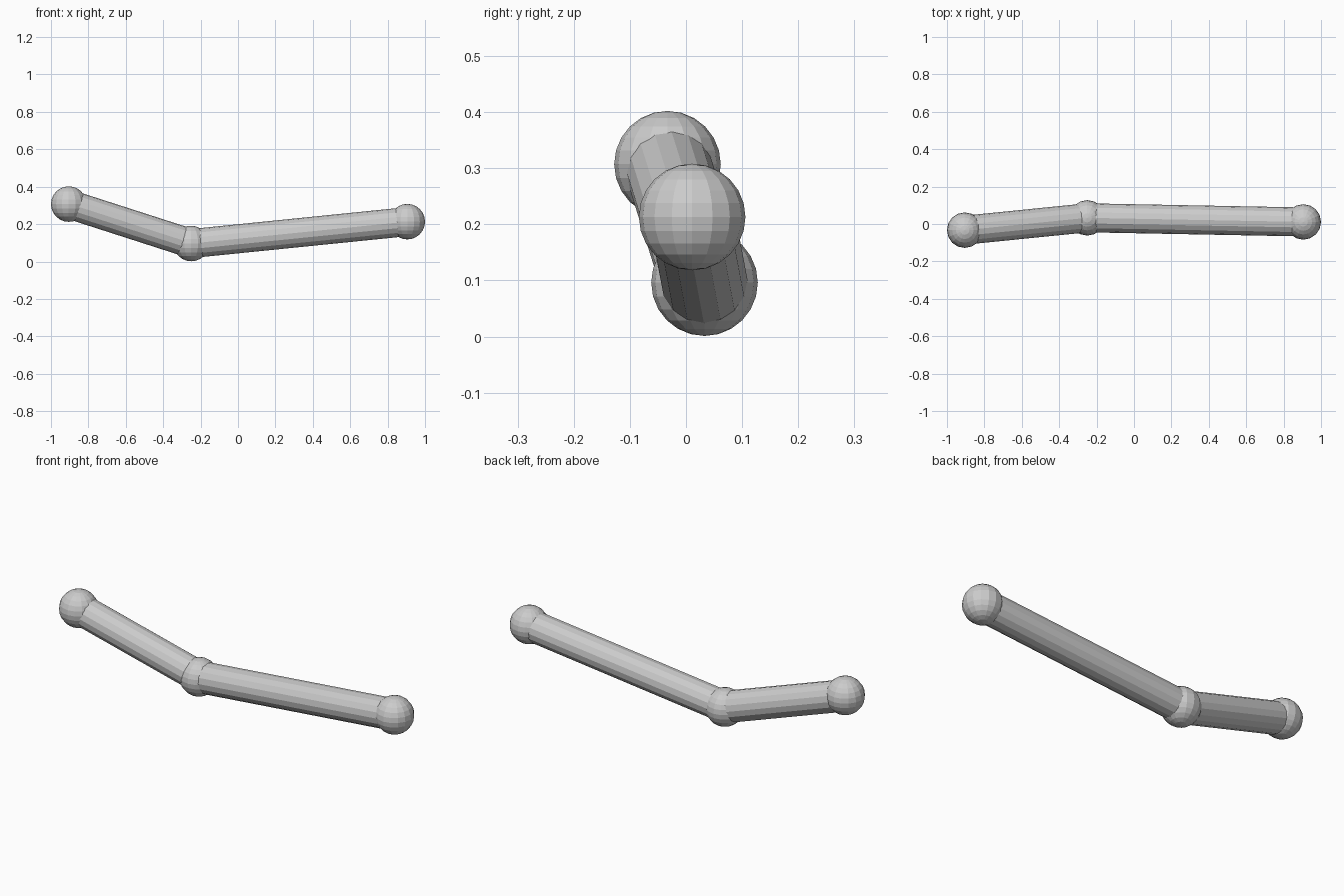
import bpy
from mathutils import Vector

if "Cube" in bpy.data.objects:
    bpy.data.objects.remove(bpy.data.objects["Cube"])

BALL_R, ROD_R, SIDES = 0.095, 0.0775, 16
joints = {
    "left_end_ball": Vector((-0.905, -0.033, 0.307)),
    "elbow_ball": Vector((-0.25, 0.033, 0.096)),
    "right_end_ball": Vector((0.905, 0.011, 0.213)),
}


def ball(name, centre):
    bpy.ops.mesh.primitive_uv_sphere_add(segments=SIDES, ring_count=12,
                                         radius=BALL_R, location=centre)
    bpy.context.object.name = name


def rod(name, start, end):
    axis = end - start
    bpy.ops.mesh.primitive_cylinder_add(vertices=SIDES, radius=ROD_R, depth=axis.length,
                                        location=(start + end) / 2,
                                        rotation=axis.to_track_quat('Z', 'Y').to_euler())
    bpy.context.object.name = name


# Balls at the ends and the bend
for name, centre in joints.items():
    ball(name, centre)

# Rods joining the balls
left, elbow, right = joints.values()
rod("short_rod", left, elbow)
rod("long_rod", elbow, right)
